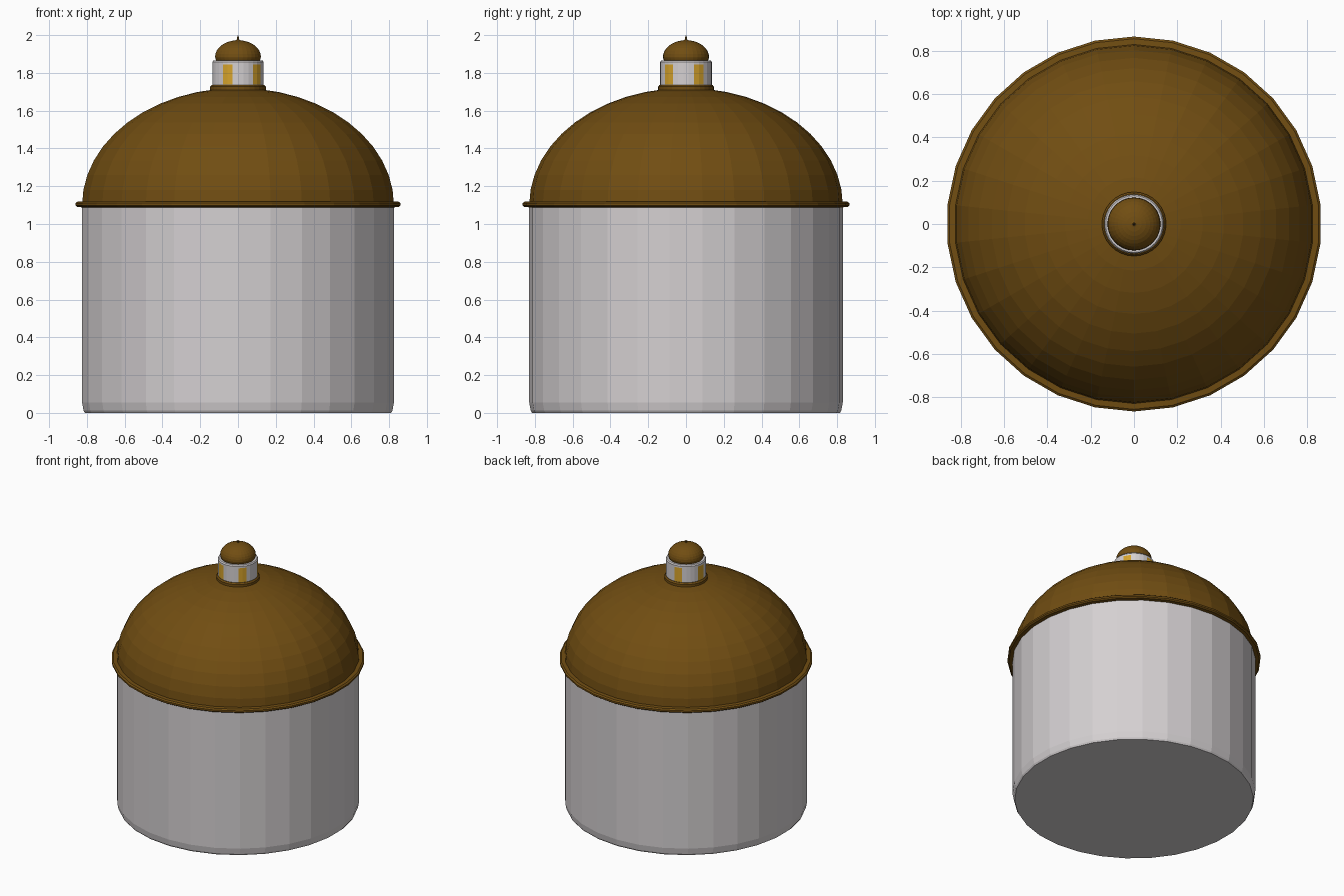
import bpy, bmesh, math

if "Cube" in bpy.data.objects:
    bpy.data.objects.remove(bpy.data.objects["Cube"])

SIDES = 30


def material(name, rgb):
    m = bpy.data.materials.new(name)
    m.diffuse_color = (*rgb, 1.0)
    m.use_nodes = True
    m.node_tree.nodes["Principled BSDF"].inputs["Base Color"].default_value = m.diffuse_color
    return m


stone = material("pale stone", (0.66, 0.63, 0.64))
bronze = material("dark bronze", (0.165, 0.075, 0.006))
amber = material("amber glass", (0.68, 0.37, 0.025))


def lathe(name, profile, mats, sides=SIDES, cap_bottom=True, cap_top=True):
    """Spin (radius, z) points around z; zero radius makes a pole."""
    bm = bmesh.new()
    rings = []
    for r, z in profile:
        if r < 1e-5:
            rings.append([bm.verts.new((0, 0, z))])
            continue
        ring = []
        for i in range(sides):
            a = math.pi / 2 + 2 * math.pi * i / sides
            ring.append(bm.verts.new((r * math.cos(a), r * math.sin(a), z)))
        rings.append(ring)
    for lo, hi in zip(rings, rings[1:]):
        for i in range(sides):
            j = (i + 1) % sides
            if len(hi) == 1:
                bm.faces.new((lo[i], lo[j], hi[0]))
            else:
                bm.faces.new((lo[i], lo[j], hi[j], hi[i]))
    if cap_bottom:
        bm.faces.new(rings[0][::-1])
    if cap_top and len(rings[-1]) > 1:
        bm.faces.new(rings[-1])
    bmesh.ops.recalc_face_normals(bm, faces=bm.faces)
    me = bpy.data.meshes.new(name)
    bm.to_mesh(me)
    bm.free()
    for m in mats:
        me.materials.append(m)
    ob = bpy.data.objects.new(name, me)
    bpy.context.collection.objects.link(ob)
    return ob


def arc(radius, base, height, steps, start=0.0, end=90.0):
    pts = []
    for i in range(steps + 1):
        t = math.radians(start + (end - start) * i / steps)
        pts.append((max(radius * math.cos(t), 0.0), base + height * math.sin(t)))
    return pts


# Drum with a small bevel at the foot
lathe("drum_wall", [(0.815, 0.0), (0.822, 0.012), (0.83, 0.055), (0.83, 1.1)], [stone])

# Main dome
lathe("main_dome", arc(0.83, 1.1, 0.62, 12), [bronze])

# Projecting rim at the foot of the dome
lathe("dome_rim", [(0.825, 1.088), (0.855, 1.09), (0.865, 1.098), (0.865, 1.11),
                   (0.855, 1.118), (0.825, 1.12)], [bronze])

# Collar under the lantern
lathe("lantern_collar", [(0.148, 1.69), (0.148, 1.727), (0.14, 1.737)], [bronze])

# Lantern, with five amber windows picked by height and direction
lantern = lathe("lantern", [(0.135, 1.72), (0.137, 1.738), (0.137, 1.845),
                            (0.137, 1.858), (0.131, 1.866)], [stone, amber])
for p in lantern.data.polygons:
    c = p.center
    angle = math.degrees(math.atan2(c.y, c.x)) % 72
    if 1.76 < c.z < 1.83 and 18 < angle < 42:
        p.material_index = 1

# Small cap dome with a spike
lathe("cap_dome", [(0.114, 1.86), (0.12, 1.875)] + arc(0.122, 1.885, 0.088, 8, 0, 84)
      + [(0.006, 1.976), (0.004, 1.99), (0, 2.0)], [bronze])
